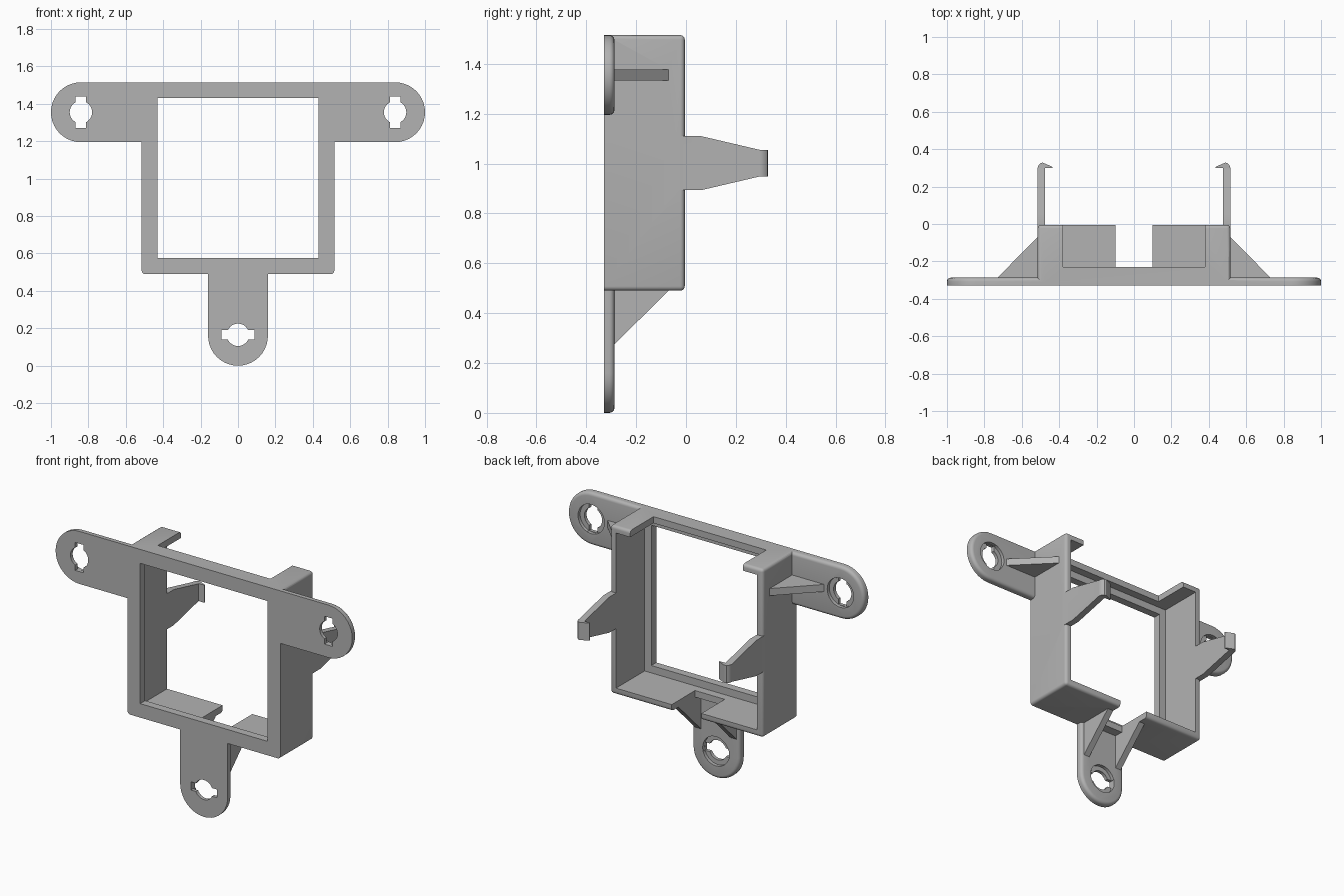
import bpy, bmesh, math
from mathutils import Vector

old = bpy.data.objects.get("Cube")
if old:
    bpy.data.objects.remove(old, do_unlink=True)

grey = bpy.data.materials.new("plain grey")
grey.use_nodes = True
colour = (0.45, 0.45, 0.45, 1)
grey.diffuse_color = colour
grey.node_tree.nodes["Principled BSDF"].inputs["Base Color"].default_value = colour

FRONT, PLATE, RIM, BACK = -0.328, -0.287, -0.23, -0.005
HALF, LOW, TOP = 0.515, 0.49, 1.515
EAR_X, EAR_R = 0.84, 0.16
EAR_Z = TOP - EAR_R


def prism(name, pts, axis, lo, hi, rule=None, width=0.02):
    """Extrude a 2D outline along an axis; bevel the edges picked by rule."""
    def place(p, d):
        v = list(p)
        v.insert(axis, d)
        return v
    bm = bmesh.new()
    face = bm.faces.new([bm.verts.new(place(p, lo)) for p in pts])
    new = bmesh.ops.extrude_face_region(bm, geom=[face])["geom"]
    shift = Vector(place((0, 0), hi - lo))
    bmesh.ops.translate(bm, vec=shift, verts=[g for g in new if isinstance(g, bmesh.types.BMVert)])
    bmesh.ops.recalc_face_normals(bm, faces=bm.faces)
    if rule:
        edges = [e for e in bm.edges if rule(*[v.co for v in e.verts])]
        bmesh.ops.bevel(bm, geom=edges, offset=width, segments=4, profile=0.5, affect='EDGES')
    mesh = bpy.data.meshes.new(name)
    bm.to_mesh(mesh)
    bm.free()
    mesh.materials.append(grey)
    obj = bpy.data.objects.new(name, mesh)
    bpy.context.collection.objects.link(obj)
    return obj


def rect(a0, a1, b0, b1):
    return [(a0, b0), (a1, b0), (a1, b1), (a0, b1)]


def arc(cx, cz, r, start, end, n=20):
    return [(cx + r * math.cos(math.radians(start + (end - start) * i / n)),
             cz + r * math.sin(math.radians(start + (end - start) * i / n))) for i in range(n + 1)]


def combine(obj, tool, how):
    mod = obj.modifiers.new(how, 'BOOLEAN')
    mod.object, mod.operation, mod.solver = tool, how, 'EXACT'
    bpy.ops.object.select_all(action='DESELECT')
    bpy.context.view_layer.objects.active = obj
    obj.select_set(True)
    bpy.ops.object.modifier_apply(modifier=mod.name)
    bpy.data.objects.remove(tool, do_unlink=True)


def on_back(y):
    return lambda a, b: abs(a.y - y) < 1e-4 and abs(b.y - y) < 1e-4


# Box frame: rounded outer block, deeper at the sides than along the top
def outer_corner(a, b):
    return on_back(BACK)(a, b) or abs(a.y - b.y) > 0.1


frame = prism("mounting_frame", rect(-HALF, HALF, LOW, TOP), 1, FRONT, BACK, outer_corner, 0.018)
combine(frame, prism("top_gap", rect(-0.38, 0.38, RIM, 0.2), 2, 1.3, 1.7), 'DIFFERENCE')
combine(frame, prism("bottom_gap", rect(-0.1, 0.1, RIM, 0.2), 2, 0.3, 0.8), 'DIFFERENCE')

# Flat plate with two ears and a lower tab, rounded on its back edge
outline = (arc(EAR_X, EAR_Z, EAR_R, -90, 90) + arc(-EAR_X, EAR_Z, EAR_R, 90, 270)
           + [(-HALF + 0.02, EAR_Z - EAR_R), (-HALF + 0.02, LOW + 0.02), (-EAR_R, LOW + 0.02)]
           + arc(0, EAR_R, EAR_R, 180, 360)
           + [(EAR_R, LOW + 0.02), (HALF - 0.02, LOW + 0.02), (HALF - 0.02, EAR_Z - EAR_R)])
plate = prism("plate", outline, 1, FRONT, PLATE, on_back(PLATE), 0.02)
combine(frame, plate, 'UNION')

# Triangular ribs behind the ears and the tab
for s in (-1, 1):
    side = [(s * 0.5, PLATE - 0.02), (s * 0.75, PLATE - 0.02), (s * HALF, -0.07), (s * 0.5, -0.07)]
    combine(frame, prism("ear_rib", side, 2, EAR_Z - 0.022, EAR_Z + 0.022), 'UNION')
    lower = [(PLATE - 0.02, 0.255), (-0.07, LOW), (-0.07, LOW + 0.02), (PLATE - 0.02, LOW + 0.02)]
    x0, x1 = sorted((s * 0.1, s * 0.14))
    combine(frame, prism("tab_rib", lower, 0, x0, x1), 'UNION')

# Cavity and window, leaving a thin lip at the front
combine(frame, prism("cavity", rect(-0.475, 0.475, 0.53, 1.475), 1, -0.28, 0.2), 'DIFFERENCE')
combine(frame, prism("window", rect(-0.43, 0.43, 0.575, 1.43), 1, -0.5, 0.2), 'DIFFERENCE')

# Keyed screw holes with a round recess behind
for cx, cz, w, h in ((EAR_X, EAR_Z, 0.028, 0.085), (-EAR_X, EAR_Z, 0.028, 0.085), (0, EAR_R + 0.005, 0.088, 0.025)):
    circle = arc(cx, cz, 0.06, 0, 360, 32)[:-1]
    combine(frame, prism("hole", circle, 1, -0.5, -0.2), 'DIFFERENCE')
    combine(frame, prism("slot", rect(cx - w, cx + w, cz - h, cz + h), 1, -0.5, -0.2), 'DIFFERENCE')
    recess = arc(cx, cz, 0.089, 0, 360, 32)[:-1]
    combine(frame, prism("recess", recess, 1, -0.307, -0.26), 'DIFFERENCE')

# Tapered snap clips with inward hooks
for s in (-1, 1):
    hook = [(0.475, -0.04), (0.475, 0.3), (0.437, 0.3), (0.437, 0.306), (0.478, 0.324), (0.488, 0.328),
            (0.5, 0.326), (0.51, 0.316), (HALF, 0.3), (HALF, -0.04)]
    clip = prism("clip", [(s * x, y) for x, y in hook], 2, 0.8, 1.2)
    taper = [(-0.04, 0.893), (0.06, 0.893), (0.295, 0.948), (0.4, 0.948),
             (0.4, 1.055), (0.295, 1.055), (0.06, 1.11), (-0.04, 1.11)]
    combine(clip, prism("taper", taper, 0, -1, 1), 'INTERSECT')
    combine(frame, clip, 'UNION')

bpy.ops.object.select_all(action='DESELECT')
bpy.context.view_layer.objects.active = frame
frame.select_set(True)
bpy.ops.object.shade_smooth_by_angle(angle=math.radians(30))
